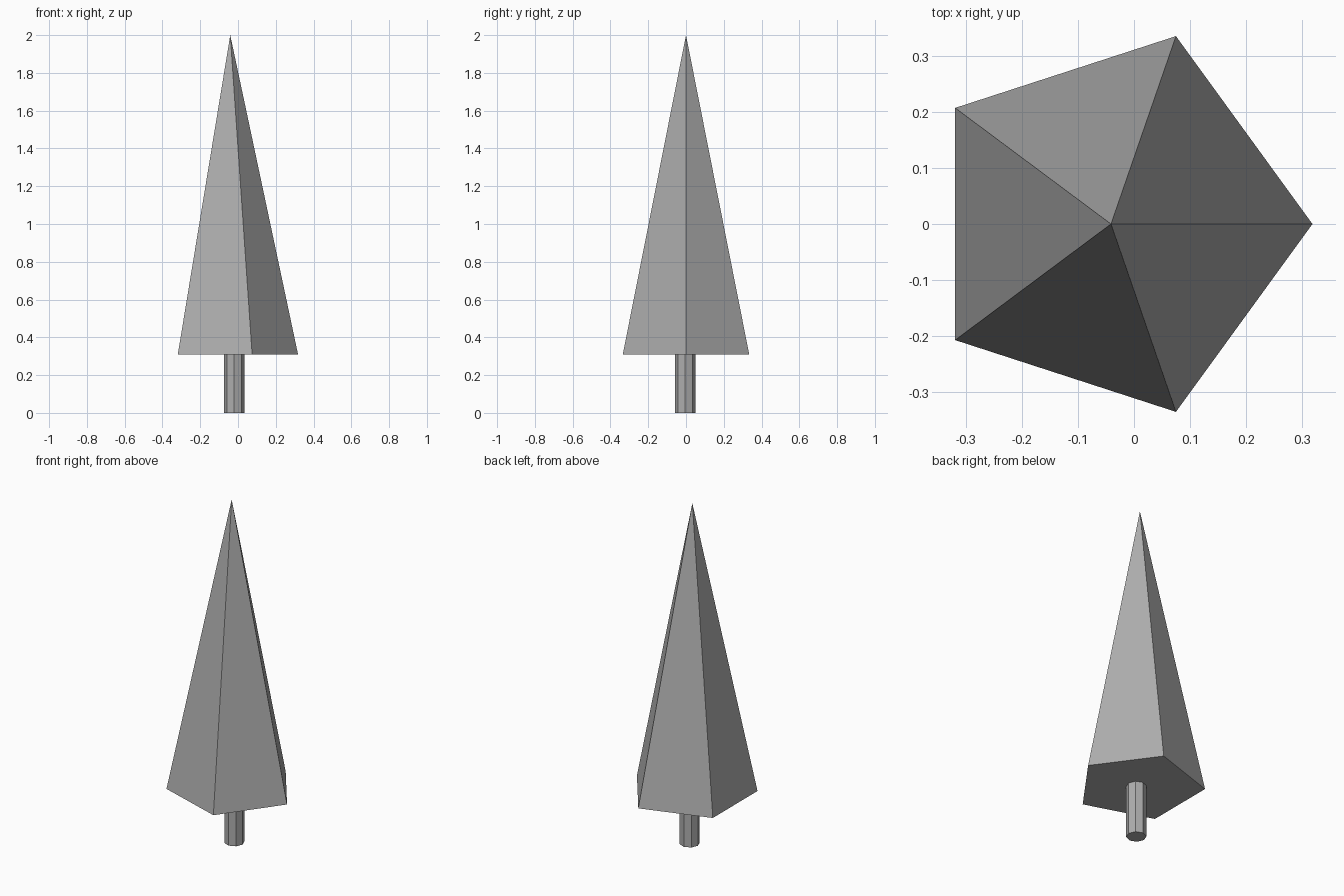
import bpy
import bmesh
from math import cos, sin, tau

cube = bpy.data.objects.get("Cube")
if cube:
    bpy.data.objects.remove(cube, do_unlink=True)

# One plain grey for the whole tree
GREY = (0.42, 0.42, 0.42, 1.0)
grey = bpy.data.materials.new("mid_grey")
grey.use_nodes = True
grey.diffuse_color = GREY
grey.node_tree.nodes["Principled BSDF"].inputs["Base Color"].default_value = GREY


def ring(bm, sides, radius, centre, z):
    """Regular polygon of vertices, first corner towards +x."""
    cx, cy = centre
    return [bm.verts.new((cx + radius * cos(tau * i / sides),
                          cy + radius * sin(tau * i / sides), z))
            for i in range(sides)]


def finish(name, bm):
    bmesh.ops.recalc_face_normals(bm, faces=bm.faces)
    mesh = bpy.data.meshes.new(name)
    bm.to_mesh(mesh)
    bm.free()
    mesh.materials.append(grey)
    obj = bpy.data.objects.new(name, mesh)
    bpy.context.collection.objects.link(obj)
    return obj


FOLIAGE_BASE = 0.309

# Foliage: five-sided pyramid with a slightly off-centre tip
bm = bmesh.new()
base = ring(bm, 5, 0.352, (-0.034, 0), FOLIAGE_BASE)
tip = bm.verts.new((-0.041, 0, 2.0))
bm.faces.new(base)
for a, b in zip(base, base[1:] + base[:1]):
    bm.faces.new((a, b, tip))
finish("foliage", bm)

# Trunk: eight-sided post
bm = bmesh.new()
centre = (-0.02, -0.005)
foot = ring(bm, 8, 0.054, centre, 0)
top = ring(bm, 8, 0.054, centre, FOLIAGE_BASE)
bm.faces.new(foot)
for i in range(8):
    j = (i + 1) % 8
    bm.faces.new((foot[i], foot[j], top[j], top[i]))
finish("trunk", bm)
